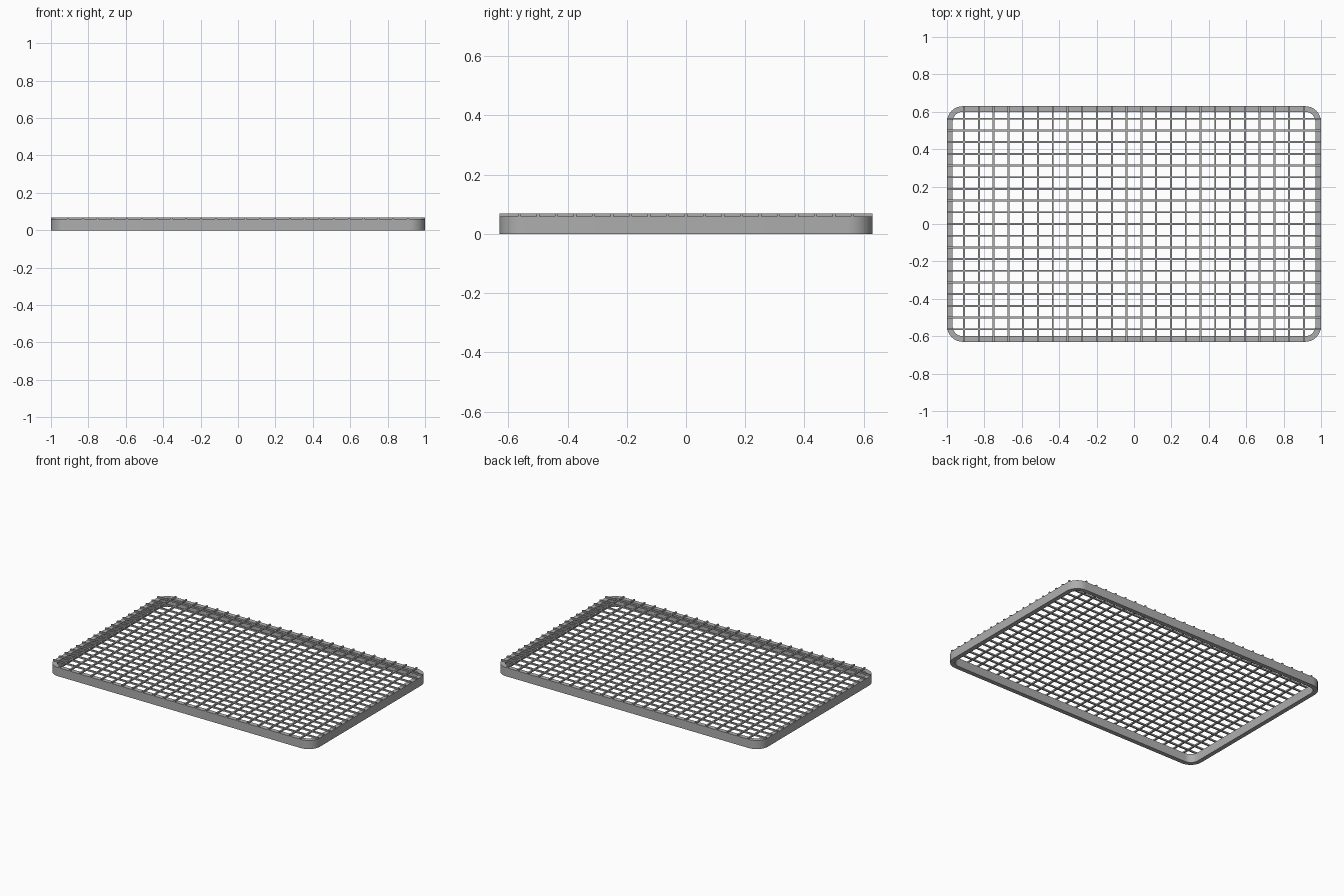
import bpy
import bmesh
from math import cos, sin, pi

cube = bpy.data.objects.get("Cube")
if cube:
    bpy.data.objects.remove(cube)

HALF_X, HALF_Y = 1.0, 0.63
RIM_WIDTH, RIM_HEIGHT = 0.03, 0.059
CORNER, STEPS = 0.085, 8
WIRE = 0.01


def make_material(name, value):
    mat = bpy.data.materials.new(name)
    mat.use_nodes = True
    colour = (value, value, value, 1)
    mat.diffuse_color = colour
    mat.node_tree.nodes["Principled BSDF"].inputs["Base Color"].default_value = colour
    return mat


def finish(bm, name, mat):
    bmesh.ops.recalc_face_normals(bm, faces=bm.faces)
    mesh = bpy.data.meshes.new(name)
    bm.to_mesh(mesh)
    bm.free()
    mesh.materials.append(mat)
    obj = bpy.data.objects.new(name, mesh)
    bpy.context.collection.objects.link(obj)
    return obj


def rounded_outline(inset):
    """Points of the rounded rectangle, moved inward by inset."""
    radius = CORNER - inset
    points = []
    for quarter, (sx, sy) in enumerate([(1, 1), (-1, 1), (-1, -1), (1, -1)]):
        for i in range(STEPS + 1):
            a = (quarter + i / STEPS) * pi / 2
            points.append((sx * (HALF_X - CORNER) + radius * cos(a),
                           sy * (HALF_Y - CORNER) + radius * sin(a)))
    return points


steel = make_material("grey steel", 0.42)

# Rim: a rectangular section swept around the rounded outline
bm = bmesh.new()
section = [(0, 0), (0, RIM_HEIGHT), (RIM_WIDTH, RIM_HEIGHT), (RIM_WIDTH, 0)]
rings = [[bm.verts.new((x, y, z)) for x, y in rounded_outline(inset)]
         for inset, z in section]
for k, ring in enumerate(rings):
    other = rings[(k + 1) % len(rings)]
    for i in range(len(ring)):
        j = (i + 1) % len(ring)
        bm.faces.new((ring[i], ring[j], other[j], other[i]))
rim = finish(bm, "rim", steel)
bpy.context.view_layer.objects.active = rim
rim.select_set(True)
bpy.ops.object.shade_smooth_by_angle()


# Grid: square bars resting on the rim, running out to its outer edge
def bar_row(name, axis, count, spacing, half_length):
    bm = bmesh.new()
    for i in range(count):
        offset = (i - (count - 1) / 2) * spacing
        size = [WIRE, WIRE, WIRE]
        size[axis] = 2 * half_length
        place = [0, 0, RIM_HEIGHT + WIRE / 2]
        place[1 - axis] = offset
        cube = bmesh.ops.create_cube(bm, size=1)["verts"]
        bmesh.ops.scale(bm, vec=size, verts=cube)
        bmesh.ops.translate(bm, vec=place, verts=cube)
    return finish(bm, name, steel)


bar_row("long_bars", 0, 19, 0.0625, HALF_X)
bar_row("cross_bars", 1, 24, 0.079, HALF_Y)
